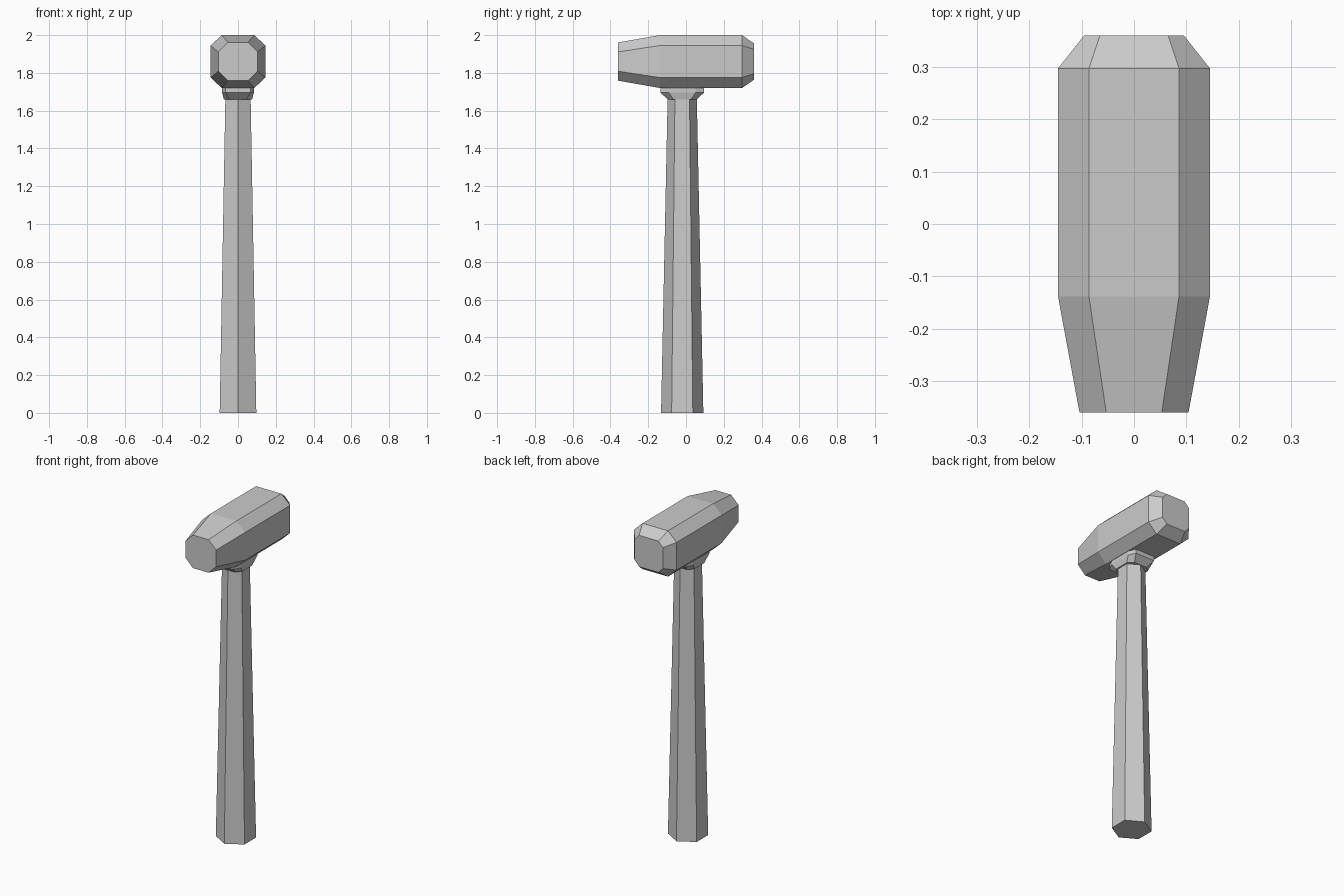
import bpy, bmesh
from math import sin, cos, pi

if "Cube" in bpy.data.objects:
    bpy.data.objects.remove(bpy.data.objects["Cube"])


def octagon(hx, hy, cx, cy):
    """Rectangle with cut corners: half sizes hx, hy and flat half lengths cx, cy."""
    return [(hx, -cy), (hx, cy), (cx, hy), (-cx, hy),
            (-hx, cy), (-hx, -cy), (-cx, -hy), (cx, -hy)]


def hexagon(r):
    return [(r * sin(i * pi / 3), r * cos(i * pi / 3)) for i in range(6)]


def loft(name, rings):
    """Skin a list of matching rings of points and cap both ends."""
    bm = bmesh.new()
    loops = [[bm.verts.new(p) for p in ring] for ring in rings]
    n = len(loops[0])
    for a, b in zip(loops, loops[1:]):
        for i in range(n):
            j = (i + 1) % n
            bm.faces.new((a[i], a[j], b[j], b[i]))
    bm.faces.new(loops[0])
    bm.faces.new(loops[-1])
    bmesh.ops.recalc_face_normals(bm, faces=bm.faces)
    mesh = bpy.data.meshes.new(name)
    bm.to_mesh(mesh)
    bm.free()
    obj = bpy.data.objects.new(name, mesh)
    bpy.context.collection.objects.link(obj)
    return obj


# Hammer head: octagonal sections along y (y, half x, half z, flat x, flat z)
HEAD_Z = 1.86
head_sections = [(-0.36, 0.104, 0.101, 0.053, 0.051),
                 (-0.138, 0.145, 0.14, 0.086, 0.085),
                 (0.297, 0.145, 0.14, 0.086, 0.085),
                 (0.36, 0.095, 0.096, 0.065, 0.064)]
loft("hammer_head", [[(x, y, HEAD_Z + z) for x, z in octagon(*s)]
                     for y, *s in head_sections])

# Handle: tapered hexagon with its corners towards front and back
HANDLE_Y = -0.02
loft("handle", [[(x, HANDLE_Y + y, z) for x, y in hexagon(r)]
                for z, r in ((0, 0.112), (1.68, 0.077))])

# Collar: flared block joining handle and head (z, half x, half y, flat x, flat y)
collar_sections = [(1.66, 0.075, 0.077, 0.045, 0.047),
                   (1.695, 0.084, 0.115, 0.065, 0.07),
                   (1.725, 0.084, 0.115, 0.065, 0.07)]
loft("collar", [[(x, HANDLE_Y + y, z) for x, y in octagon(*s)]
                for z, *s in collar_sections])
